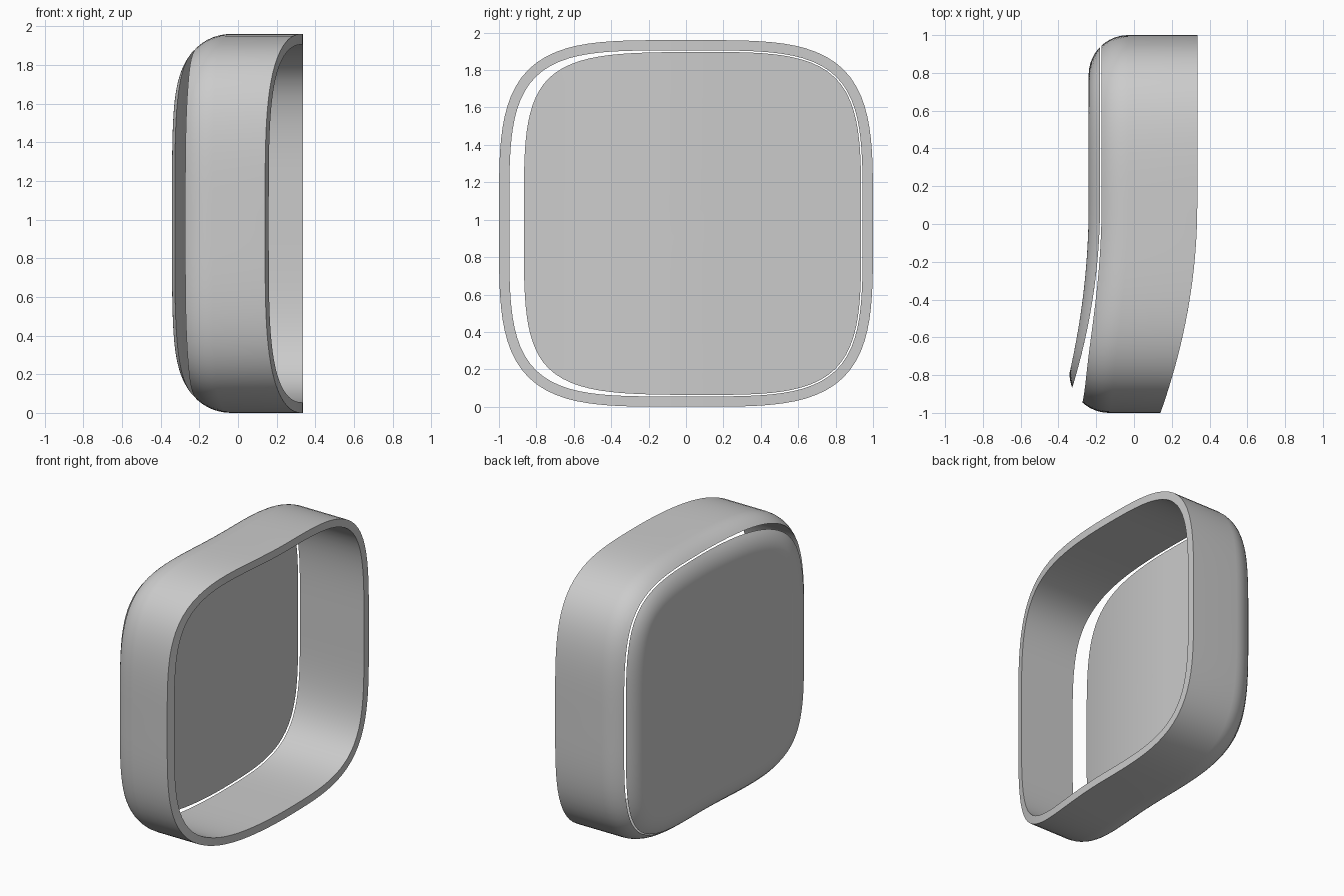
import bpy, bmesh, math

if "Cube" in bpy.data.objects:
    bpy.data.objects.remove(bpy.data.objects["Cube"], do_unlink=True)

SIDES, POWER, HALF_Y, HALF_Z = 128, 4.0, 1.0, 0.98
FILLET, WALL = 0.21, 0.055

grey = bpy.data.materials.new("light_grey")
grey.use_nodes = True
tone = (0.6, 0.6, 0.6, 1)
grey.diffuse_color = tone
grey.node_tree.nodes["Principled BSDF"].inputs["Base Color"].default_value = tone


# Curved sheets that bend away towards the front
def bend(y):
    return (max(0.0, 0.1 - y) / 1.1) ** 2

def rim_x(y):
    return 0.335 - 0.195 * bend(y)

def back_x(y):
    return -0.24 - 0.155 * bend(y)

def sheet_x(y):
    return -0.18 - 0.19 * bend(y)


# Rounded-square outline, offset inwards along its normal
def outline(i, inset):
    a = math.tau * i / SIDES
    c, s = math.cos(a), math.sin(a)
    k = (abs(c) ** POWER + abs(s) ** POWER) ** (-1 / POWER)
    u, v = c * k, s * k
    ny = math.copysign(abs(u) ** (POWER - 1) / HALF_Y, u)
    nz = math.copysign(abs(v) ** (POWER - 1) / HALF_Z, v)
    n = math.hypot(ny, nz)
    return HALF_Y * u - inset * ny / n, HALF_Z * (1 + v) - inset * nz / n

def fillet_x(i, d):
    drop = FILLET - math.sqrt(max(0, FILLET ** 2 - (FILLET - d) ** 2))
    return back_x(outline(i, FILLET)[0]) + drop

def fillet_point(i, d):
    return (fillet_x(i, d), *outline(i, d))

def eased(d, t):
    # Even steps round the fillet arc from inset d
    a = math.acos(1 - d / FILLET)
    return FILLET * (1 - math.cos(a + (math.pi / 2 - a) * t))

def lid_inset(i):
    # Where the fillet meets the inner sheet
    lo, hi = 0.0, FILLET
    for _ in range(30):
        mid = (lo + hi) / 2
        if fillet_x(i, mid) > sheet_x(outline(i, mid)[0]):
            lo = mid
        else:
            hi = mid
    return lo


def loft(name, loops, closed):
    bm = bmesh.new()
    rings = [[bm.verts.new(p) for p in loop] for loop in loops]
    pairs = list(zip(rings, rings[1:]))
    if closed:
        pairs.append((rings[-1], rings[0]))
    for a, b in pairs:
        for i in range(SIDES):
            j = (i + 1) % SIDES
            bm.faces.new((a[i], a[j], b[j], b[i]))
    if not closed:
        for ring in (rings[0], rings[-1]):
            bm.faces.new(ring)
    bmesh.ops.recalc_face_normals(bm, faces=bm.faces)
    mesh = bpy.data.meshes.new(name)
    bm.to_mesh(mesh)
    bm.free()
    mesh.materials.append(grey)
    obj = bpy.data.objects.new(name, mesh)
    bpy.context.collection.objects.link(obj)
    bpy.ops.object.select_all(action='DESELECT')
    obj.select_set(True)
    bpy.context.view_layer.objects.active = obj
    bpy.ops.object.shade_smooth_by_angle(angle=math.radians(30))


N = range(SIDES)

# Frame: rim, outer wall, rounded back edge, straight inner wall
def rim_loop(d):
    pts = [outline(i, d) for i in N]
    return [(rim_x(y), y, z) for y, z in pts]

arc = math.acos(1 - WALL / FILLET)
insets = [FILLET * (1 - math.cos(arc * k / 6)) for k in range(7)]
loft("frame", [rim_loop(WALL), rim_loop(0)]
     + [[fillet_point(i, d) for i in N] for d in insets], True)

# Lid: inner sheet from the middle out, then rounded edge and back face
edge = [lid_inset(i) for i in N]
border = [outline(i, edge[i]) for i in N]
inner = [outline(i, FILLET) for i in N]

def sheet_loop(points, surface, scale):
    return [(surface(y * scale), y * scale, HALF_Z + (z - HALF_Z) * scale)
            for y, z in points]

scales = [0.02] + [k / 16 for k in range(1, 17)]
loops = [sheet_loop(border, sheet_x, s) for s in scales]
loops += [[fillet_point(i, eased(edge[i], k / 8)) for i in N] for k in range(1, 9)]
loops += [sheet_loop(inner, back_x, s) for s in reversed(scales[:-1])]
loft("lid", loops, False)
